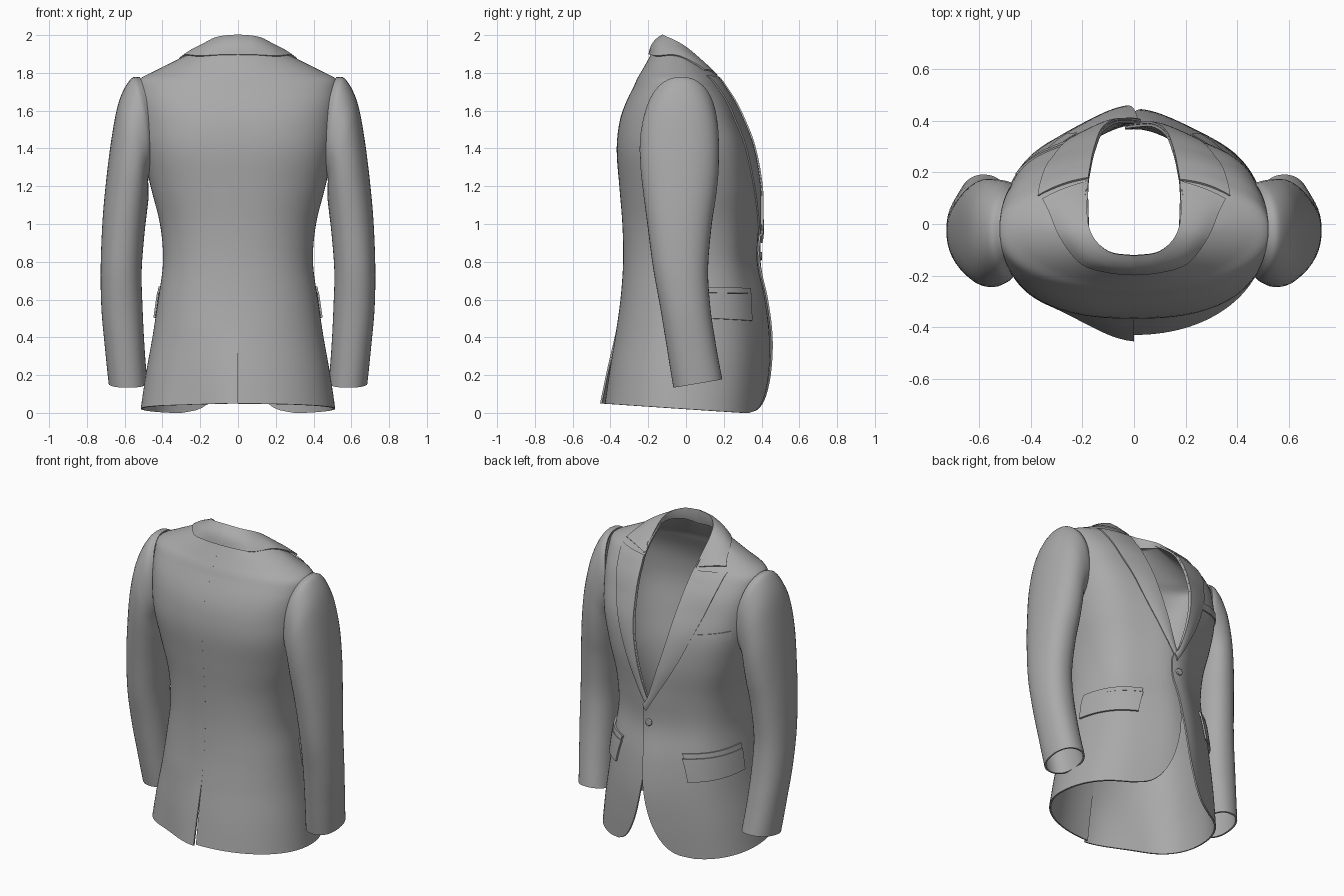
import bpy, math
from math import pi, sin, cos, copysign

if "Cube" in bpy.data.objects:
    bpy.data.objects.remove(bpy.data.objects["Cube"])

cloth = bpy.data.materials.new("cloth")
cloth.diffuse_color = (.4, .4, .4, 1)
cloth.use_nodes = True
cloth.node_tree.nodes["Principled BSDF"].inputs["Base Color"].default_value = cloth.diffuse_color

def curve(keys, v):
    """Smooth interpolation through rows whose first column is the parameter."""
    v = max(keys[0][0], min(keys[-1][0], v))
    i = 0
    while i < len(keys) - 2 and v > keys[i + 1][0]:
        i += 1
    a, b = keys[i], keys[i + 1]
    p, q = keys[max(i - 1, 0)], keys[min(i + 2, len(keys) - 1)]
    h = b[0] - a[0]
    t = (v - a[0]) / h
    out = []
    for k in range(1, len(a)):
        m0 = (b[k] - p[k]) / (b[0] - p[0]) * h
        m1 = (q[k] - a[k]) / (q[0] - a[0]) * h
        out.append((2*t**3 - 3*t*t + 1)*a[k] + (t**3 - 2*t*t + t)*m0
                   + (3*t*t - 2*t**3)*b[k] + (t**3 - t*t)*m1)
    return out

def sheet(name, rows, closed=False, flip=False, thick=0.01, mirror=False):
    """Cloth panel from a grid of points, given a little thickness."""
    n = len(rows[0])
    faces = []
    for i in range(len(rows) - 1):
        for j in range(n if closed else n - 1):
            k = (j + 1) % n
            f = (i*n + j, i*n + k, (i+1)*n + k, (i+1)*n + j)
            faces.append(f[::-1] if flip else f)
    me = bpy.data.meshes.new(name)
    me.from_pydata([p for r in rows for p in r], [], faces)
    me.materials.append(cloth)
    ob = bpy.data.objects.new(name, me)
    bpy.context.collection.objects.link(ob)
    bpy.ops.object.select_all(action='DESELECT')
    ob.select_set(True)
    bpy.context.view_layer.objects.active = ob
    if mirror:
        ob.modifiers.new("mirror", 'MIRROR').merge_threshold = 0.001
    so = ob.modifiers.new("thickness", 'SOLIDIFY')
    so.thickness, so.offset = thick, 0
    for m in [m.name for m in ob.modifiers]:
        bpy.ops.object.modifier_apply(modifier=m)
    bpy.ops.object.shade_smooth_by_angle(angle=math.radians(40))
    return ob

# Body sections: height, half width, back depth, front depth, roundness
BODY = [(0, .51, -.425, .435, 2.1), (.2, .482, -.4, .445, 2.1), (.4, .448, -.37, .445, 2.1),
        (.6, .418, -.342, .42, 2.15), (.8, .392, -.328, .38, 2.2), (1, .408, -.332, .387, 2.2),
        (1.2, .458, -.348, .395, 2.3), (1.4, .498, -.362, .37, 2.5), (1.55, .513, -.345, .32, 2.5),
        (1.65, .52, -.31, .265, 2.5), (1.72, .525, -.275, .215, 2.3), (1.765, .515, -.255, .183, 2.1),
        (1.8, .45, -.235, .155, 2), (1.84, .37, -.212, .115, 2), (1.88, .29, -.19, .065, 2),
        (1.93, .19, -.165, 0, 2)]
# Front edge: height, distance from the centre line
EDGE = [(0, .3), (.015, .22), (.05, .16), (.12, .105), (.25, .05), (.45, .008), (.7, -.015),
        (.8, -.03), (.93, -.03), (.98, .005), (1.2, .075), (1.38, .12), (1.57, .15),
        (1.71, .168), (1.81, .178), (1.93, .175)]
YS = -.03

def spow(v, e):
    return copysign(abs(v) ** e, v)

def body(s, t, z, off=0):
    """Point on the body: t = pi/2 front centre, 0 side, -pi/2 back centre."""
    w, yb, yf, n = curve(BODY, z)
    b = yf - YS if t > 0 else YS - yb
    x, y = w * spow(cos(t), 2/n), YS + b * spow(sin(t), 2/n)
    nx, ny = cos(t) / w, sin(t) / b
    l = math.hypot(nx, ny)
    flat = sin(pi * min(1, abs(x) / w)) ** 2
    x, y = x + off*nx/l, y + off*ny/l
    near = max(0, 1 - abs(x) / .3)
    if t > 0:                                   # flatter chest, left front laps over right
        y -= .028 * flat * max(0, min(1, (1.76 - z) / .2))
        y += (-.006 if s > 0 else .01) * near
    elif s < 0:                                 # vent lap at the back
        low = max(0, 1 - z/.45)
        y += (.035 * flat - .025 * near) * low
    if z < .4:                                  # hem rises toward the back
        z += .05 * (1 - z/.4) * max(0, min(1, (.3 - y) / .75))
    return (s*x, y, z)

def t_from_x(x, z):
    w, _, _, n = curve(BODY, z)
    return math.acos(max(-1, min(1, spow(x/w, n/2))))

def t_from_y(y, z):
    _, _, yf, n = curve(BODY, z)
    return math.asin(min(1, spow((y - YS) / (yf - YS), n/2)))

def patch(s, corners, off, key, nu=16, nv=4):
    """Rectangle laid on the body; corners: (a0, a1, bottom0, bottom1, top0, top1)."""
    a0, a1, b0, b1, c0, c1 = corners
    rows = []
    for j in range(nv + 1):
        r = []
        for i in range(nu + 1):
            u, v = i/nu, j/nv
            z = (b0 + (b1 - b0)*u)*(1 - v) + (c0 + (c1 - c0)*u)*v
            r.append(body(s, key(a0 + (a1 - a0)*u, z), z, off))
        rows.append(r)
    return rows

# Sleeve rings: inner x, inner z, outer x, outer z, back y, front y, armhole wrap
SLEEVE = [(0, .475, 1.26, .52, 1.772, -.19, .15, .03), (1, .478, 1.25, .56, 1.768, -.215, .16, .03),
          (2, .48, 1.235, .605, 1.7, -.232, .167, .02), (3, .48, 1.21, .638, 1.6, -.24, .17, .01),
          (4, .478, 1.15, .668, 1.43, -.235, .168, 0), (5, .485, 1.08, .693, 1.23, -.22, .155, 0),
          (6, .5, .95, .712, 1.02, -.198, .13, 0), (7, .515, .75, .722, .77, -.168, .112, 0),
          (8, .51, .55, .718, .55, -.13, .125, 0), (9, .5, .35, .7, .35, -.097, .155, 0),
          (10, .485, .155, .68, .155, -.062, .187, 0)]

# Lapel outer edge and collar (roll line, outer edge)
LAPEL = [(0, -.005, .9), (.3, .165, 1.2), (.53, .255, 1.4), (.77, .325, 1.6), (.92, .355, 1.715),
         (1, .368, 1.785)]
COLLAR = [(0, 0, -.125, 2.0, 0, -.195, 1.897), (1, .09, -.112, 1.992, .1, -.186, 1.895),
          (2, .15, -.065, 1.972, .205, -.152, 1.889), (3, .18, 0, 1.935, .285, -.052, 1.892),
          (4, .185, .085, 1.865, .328, .045, 1.85), (5, .18, .165, 1.787, .355, .097, 1.815)]

heights = [0, .007, .015, .03, .05, .08, .12, .16] + [.2 + .04*i for i in range(38)] \
          + [1.72 + .01*i for i in range(22)]

for s, side in ((1, "right"), (-1, "left")):
    fl = s > 0
    # Body half with front edge, V opening and hem
    rows = []
    for z in heights:
        te = t_from_x(curve(EDGE, z)[0], z)
        rows.append([body(s, te + (-pi/2 - te) * j/48, z) for j in range(49)])
    sheet("body_" + side, rows, flip=fl)

    # Sleeve
    rows = []
    for i in range(61):
        xi, zi, xo, zo, y0, y1, wrap = curve(SLEEVE, i/6)
        r = []
        for j in range(40):
            a = 2*pi*j/40
            c, d = spow(cos(a), .9), spow(sin(a), .9)
            y = (y0 + y1)/2 + d*(y1 - y0)/2
            hem = max(0, i/6 - 9) * .17 * (y - .06)
            r.append((s*((xi + xo)/2 + c*(xo - xi)/2 - wrap*d*d), y,
                      (zi + zo)/2 + c*(zo - zi)/2 + hem))
        rows.append(r)
    sheet("sleeve_" + side, rows, closed=True, flip=fl)

    # Peaked lapel lying on the chest
    rows = []
    for i in range(37):
        u = i/36
        zi = .94 + .835*u
        xi = curve(EDGE, zi)[0]
        xo, zo = curve(LAPEL, u)
        r = []
        for j in range(11):
            v = j/10
            x, z = xi + (xo - xi)*v, zi + (zo - zi)*v
            r.append(body(s, t_from_x(x, z), z, .01 + .004*sin(pi*v)))
        rows.append(r)
    sheet("lapel_" + side, rows, flip=fl, thick=.008)

    # Hip pocket: welt and flap
    sheet("pocket_welt_" + side, patch(s, (.035, .358, .637, .632, .668, .66), .011, t_from_y), thick=.012)
    sheet("pocket_flap_" + side, patch(s, (.03, .363, .505, .488, .636, .63), .014, t_from_y), thick=.01)

# Collar: stand, roll and fall, mirrored about the centre back
rows = []
for i in range(31):
    k = i/6
    rx, ry, rz, ox, oy, oz = curve(COLLAR, k)
    rx, ox = (0, 0) if i == 0 else (rx, ox)
    drop = .09 * max(0, 1 - k/4.5)
    l = math.hypot(ox, oy)
    r = [(rx*1.04, ry - .12*drop, rz - drop), (rx*1.02, ry, rz - drop*.5)]
    for j in range(9):
        v = j/8
        g = .014 * sin(pi*v)
        r.append((rx + (ox - rx)*v + g*ox/l*.6, ry + (oy - ry)*v + g*oy/l, rz + (oz - rz)*v + g*.6))
    rows.append(r)
sheet("collar", rows, thick=.008, mirror=True)

# Breast pocket on the left chest
sheet("breast_pocket", patch(-1, (.245, .45, 1.37, 1.405, 1.425, 1.46), .006, t_from_x), thick=.01)

# Front button
bpy.ops.mesh.primitive_cylinder_add(vertices=24, radius=.022, depth=.012,
                                    location=(-.012, .397, .83), rotation=(pi/2, 0, 0))
button = bpy.context.object
button.name = "button"
button.data.materials.append(cloth)
bev = button.modifiers.new("bevel", 'BEVEL')
bev.width, bev.segments = .004, 2
bpy.ops.object.shade_smooth_by_angle()
